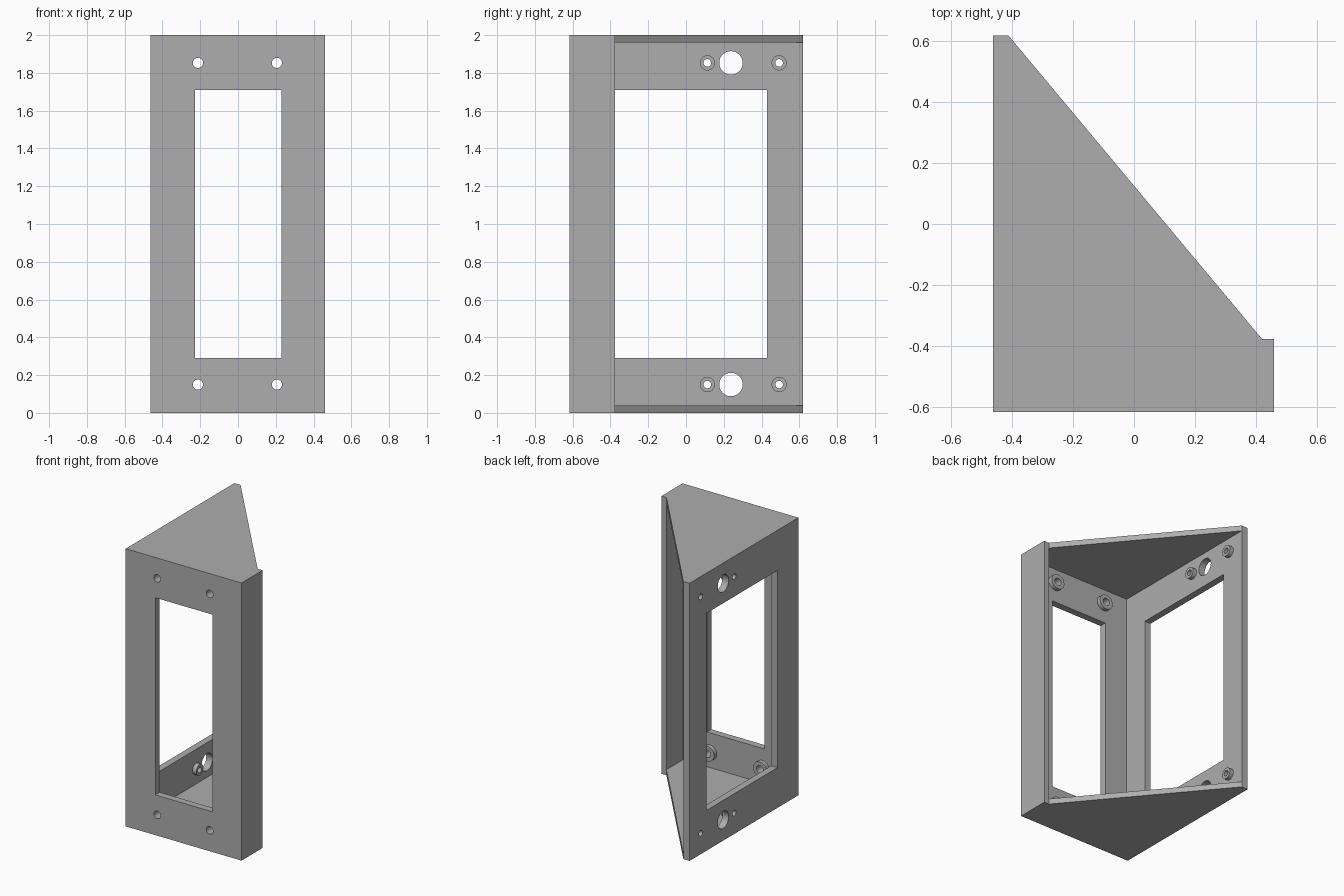
import bpy, bmesh, math
from mathutils import Matrix

cube = bpy.data.objects.get("Cube")
if cube:
    bpy.data.objects.remove(cube, do_unlink=True)

grey = bpy.data.materials.new("plain_grey")
grey.use_nodes = True
colour = (0.42, 0.42, 0.42, 1)
grey.diffuse_color = colour
grey.node_tree.nodes["Principled BSDF"].inputs["Base Color"].default_value = colour

X0, X1, Y0, Y1, H = -0.463, 0.46, -0.617, 0.62, 2.0
WALL, FLANGE, PLATE, FLANGE_Y = 0.05, 0.04, 0.04, -0.377


def finish(name, bm):
    bmesh.ops.recalc_face_normals(bm, faces=bm.faces)
    mesh = bpy.data.meshes.new(name)
    bm.to_mesh(mesh)
    bm.free()
    mesh.materials.append(grey)
    obj = bpy.data.objects.new(name, mesh)
    bpy.context.collection.objects.link(obj)
    return obj


def prism(name, outline, z0, z1):
    bm = bmesh.new()
    face = bm.faces.new([bm.verts.new((x, y, z0)) for x, y in outline])
    ext = bmesh.ops.extrude_face_region(bm, geom=[face])
    top = [v for v in ext["geom"] if isinstance(v, bmesh.types.BMVert)]
    bmesh.ops.translate(bm, verts=top, vec=(0, 0, z1 - z0))
    return finish(name, bm)


def box(name, x0, x1, y0, y1, z0, z1):
    return prism(name, [(x0, y0), (x1, y0), (x1, y1), (x0, y1)], z0, z1)


def rod(name, centre, axis, radius, depth):
    bm = bmesh.new()
    turn = Matrix.Rotation(math.pi / 2, 4, "Y" if axis == "X" else "X")
    bmesh.ops.create_cone(bm, cap_ends=True, segments=32, radius1=radius,
                          radius2=radius, depth=depth,
                          matrix=Matrix.Translation(centre) @ turn)
    return finish(name, bm)


def apply_boolean(body, tool, operation):
    mod = body.modifiers.new(tool.name, "BOOLEAN")
    mod.operation, mod.solver, mod.object = operation, "EXACT", tool
    bpy.context.view_layer.objects.active = body
    bpy.ops.object.modifier_apply(modifier=mod.name)
    bpy.data.objects.remove(tool, do_unlink=True)


# Wedge shell: full outline with the inside and the sloping side left open
outline = [(X0, Y0), (X1, Y0), (X1, FLANGE_Y), (X1 - FLANGE, FLANGE_Y),
           (X0 + WALL, Y1), (X0, Y1)]
shell = prism("bracket_shell", outline, 0, H)
hollow = prism("hollow", [(X0 + WALL, Y0 + WALL), (X1 - FLANGE, Y0 + WALL),
                          (X1 - FLANGE, 1), (X0 + WALL, 1)], PLATE, H - PLATE)
apply_boolean(shell, hollow, "DIFFERENCE")

# Large windows in the front and side walls
apply_boolean(shell, box("front_window", -0.227, 0.23, -0.8, Y0 + 0.1, 0.29, 1.71), "DIFFERENCE")
apply_boolean(shell, box("side_window", -0.8, X0 + 0.1, -0.38, 0.43, 0.29, 1.71), "DIFFERENCE")

# Screw bosses inside the walls, then the holes through them
BOSS = 0.03
for z in (0.15, 1.853):
    for x in (-0.212, 0.206):
        apply_boolean(shell, rod("front_boss", (x, Y0 + WALL + BOSS / 2 - 0.005, z), "Y", 0.054, BOSS + 0.01), "UNION")
        apply_boolean(shell, rod("front_hole", (x, Y0, z), "Y", 0.027, 0.4), "DIFFERENCE")
    for y in (0.113, 0.493):
        apply_boolean(shell, rod("side_boss", (X0 + WALL + BOSS / 2 - 0.005, y, z), "X", 0.04, BOSS + 0.01), "UNION")
        apply_boolean(shell, rod("side_hole", (X0, y, z), "X", 0.02, 0.4), "DIFFERENCE")
    apply_boolean(shell, rod("cable_hole", (X0, 0.238, z), "X", 0.062, 0.4), "DIFFERENCE")

# Smooth hole walls, crisp plate edges
bpy.ops.object.select_all(action="DESELECT")
shell.select_set(True)
bpy.context.view_layer.objects.active = shell
bpy.ops.object.shade_smooth_by_angle(angle=math.radians(30))
